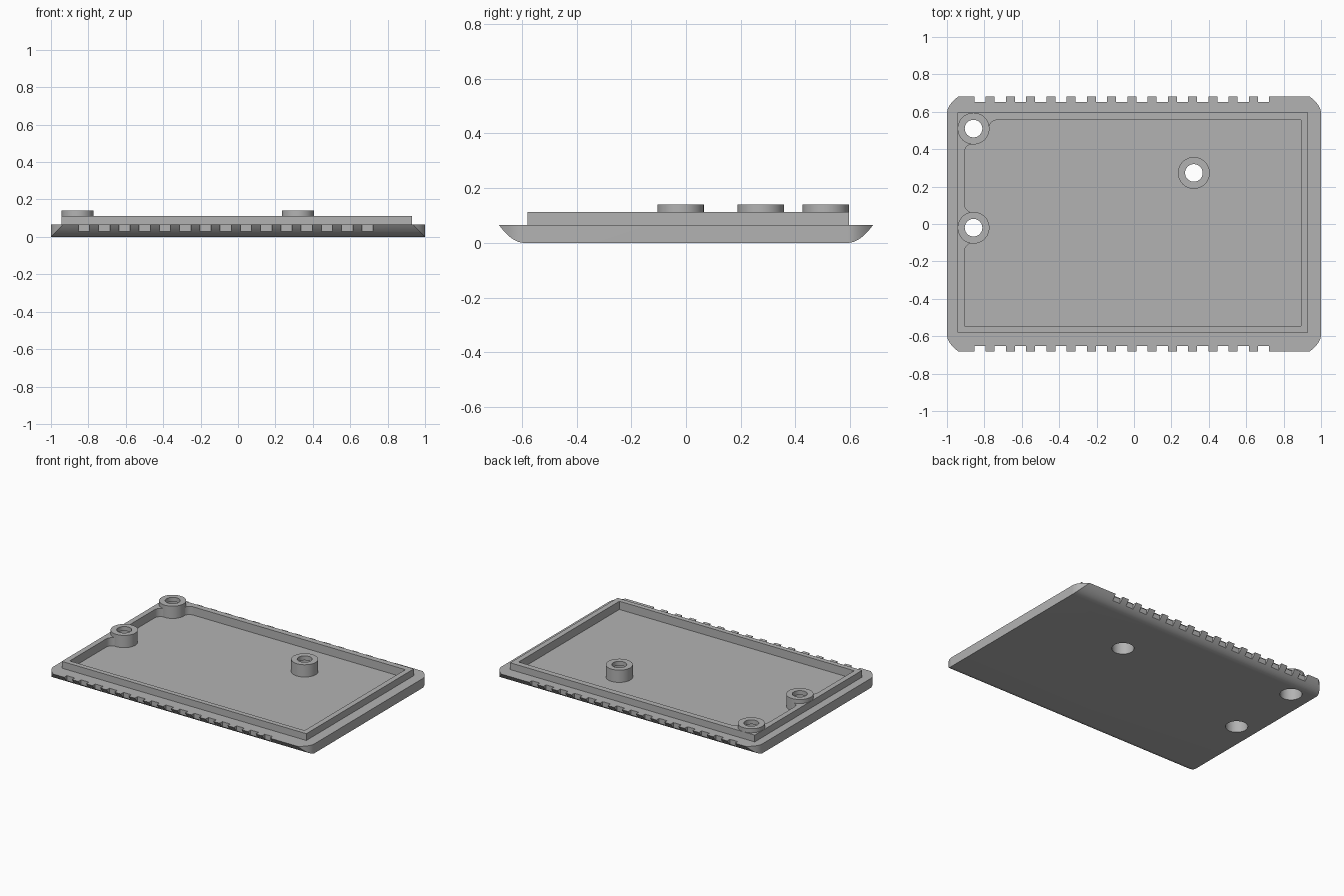
import bpy, bmesh, math

if "Cube" in bpy.data.objects:
    bpy.data.objects.remove(bpy.data.objects["Cube"], do_unlink=True)

grey = bpy.data.materials.new("plain_grey")
grey.use_nodes = True
colour = (0.45, 0.45, 0.45, 1)
grey.diffuse_color = colour
grey.node_tree.nodes["Principled BSDF"].inputs["Base Color"].default_value = colour


def prisms(name, outlines, low, high, along_x=False):
    """One object made of closed outlines extruded along z (or x)."""
    bm = bmesh.new()
    for outline in outlines:
        place = lambda p, h: (h, p[0], p[1]) if along_x else (p[0], p[1], h)
        bottom = [bm.verts.new(place(p, low)) for p in outline]
        top = [bm.verts.new(place(p, high)) for p in outline]
        bm.faces.new(bottom)
        bm.faces.new(top)
        for i in range(len(outline)):
            j = (i + 1) % len(outline)
            bm.faces.new((bottom[i], bottom[j], top[j], top[i]))
    bmesh.ops.recalc_face_normals(bm, faces=bm.faces)
    mesh = bpy.data.meshes.new(name)
    bm.to_mesh(mesh)
    bm.free()
    mesh.materials.append(grey)
    obj = bpy.data.objects.new(name, mesh)
    bpy.context.collection.objects.link(obj)
    return obj


def combine(target, other, operation):
    mod = target.modifiers.new(operation, 'BOOLEAN')
    mod.operation = operation
    mod.solver = 'EXACT'
    mod.object = other
    bpy.context.view_layer.objects.active = target
    bpy.ops.object.modifier_apply(modifier=mod.name)
    bpy.data.objects.remove(other, do_unlink=True)


def rect(x0, x1, y0, y1):
    return [(x0, y0), (x1, y0), (x1, y1), (x0, y1)]


def arc(cx, cy, r, start, end, steps=12):
    angles = [math.radians(start + (end - start) * i / steps) for i in range(steps + 1)]
    return [(cx + r * math.cos(a), cy + r * math.sin(a)) for a in angles]


def circle(cx, cy, r):
    return arc(cx, cy, r, 0, 360, 48)[:-1]


# Main dimensions
FLAT_Y, SWEEP, RIM = 0.59, 0.093, 0.065
FLOOR, LIP_TOP, BOSS_TOP = 0.055, 0.112, 0.14
BOSS_R, HOLE_R, BORE_R = 0.085, 0.047, 0.07
SIDE_X, UPPER_Y, LOWER_Y = -0.858, 0.51, -0.02
bosses = [(SIDE_X, UPPER_Y), (SIDE_X, LOWER_Y), (0.32, 0.273)]

# Plate: curved underside trimmed by curved corners
steps = [i / 12 for i in range(13)]
half = [(FLAT_Y + SWEEP * t, RIM * t * t) for t in steps]
section = half + [(-y, z) for y, z in reversed(half)]
cover = prisms("cover_plate", [section], -1, 1, along_x=True)
corner = [(1 - 0.063 * t * t, FLAT_Y + SWEEP * t * 1.001) for t in steps]
right = [(x, -y) for x, y in reversed(corner)] + corner
plan = right + [(-x, -y) for x, y in right]
combine(cover, prisms("plan_cutter", [plan], -0.1, 0.3), 'INTERSECT')

# Raised lip, then the pocket that flows around the two side bosses
combine(cover, prisms("lip", [rect(-0.944, 0.93, -0.58, 0.596)], 0.03, LIP_TOP), 'UNION')
left, top, bend, inner = -0.907, 0.556, 0.046, 0.082
pocket = [(left, -0.546), (0.893, -0.546), (0.893, top)]
pocket += arc(SIDE_X + inner + bend, top - bend, bend, 90, 180)
pocket += arc(SIDE_X, UPPER_Y, inner, -5, -90)
pocket += arc(left + bend, UPPER_Y - inner - bend, bend, 85, 180)
pocket += arc(left + bend, LOWER_Y + inner + bend, bend, 180, 265)
pocket += arc(SIDE_X, LOWER_Y, inner, 90, -90, 24)
pocket += arc(left + bend, LOWER_Y - inner - bend, bend, 85, 180)
combine(cover, prisms("pocket_cutter", [pocket], FLOOR, 0.3), 'DIFFERENCE')

# Screw bosses with through holes, counterbored from below
combine(cover, prisms("bosses", [circle(x, y, BOSS_R) for x, y in bosses], 0.045, BOSS_TOP), 'UNION')
combine(cover, prisms("hole_cutter", [circle(x, y, HOLE_R) for x, y in bosses], -0.1, 0.3), 'DIFFERENCE')
combine(cover, prisms("bore_cutter", [circle(x, y, BORE_R) for x, y in bosses], -0.1, 0.11), 'DIFFERENCE')

# Grip notches along both long edges
notches = []
for i in range(15):
    x = -0.8235 + 0.1083 * i
    notches += [rect(x - 0.03, x + 0.03, 0.653, 0.8), rect(x - 0.03, x + 0.03, -0.8, -0.653)]
combine(cover, prisms("notch_cutter", notches, -0.1, 0.3), 'DIFFERENCE')

bpy.ops.object.select_all(action='DESELECT')
cover.select_set(True)
bpy.context.view_layer.objects.active = cover
bpy.ops.object.shade_smooth_by_angle()
